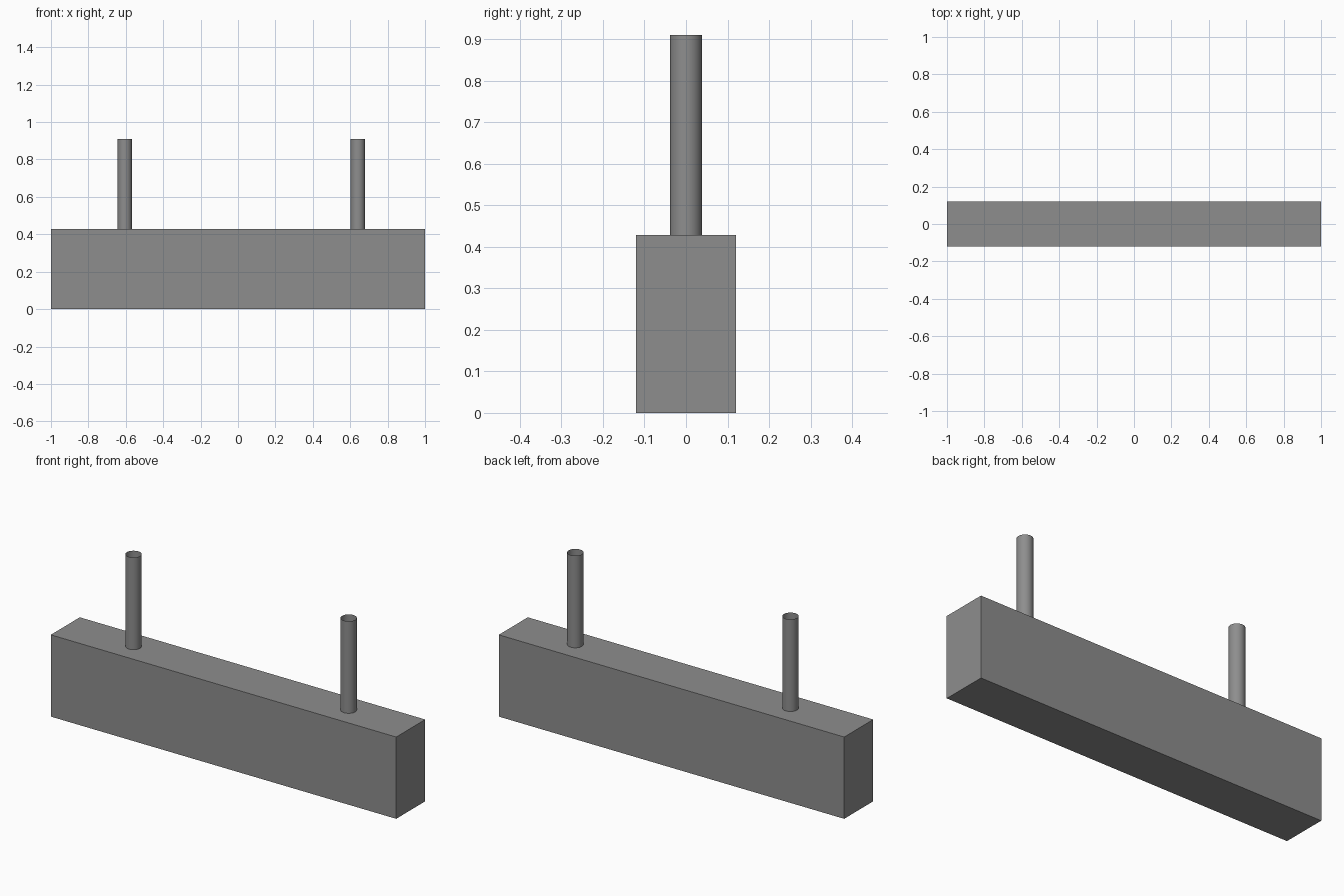
import bpy
import bmesh

if "Cube" in bpy.data.objects:
    bpy.data.objects.remove(bpy.data.objects["Cube"])

grey = bpy.data.materials.new("mid grey")
grey.diffuse_color = (0.27, 0.27, 0.27, 1)
grey.use_nodes = True
grey.node_tree.nodes["Principled BSDF"].inputs["Base Color"].default_value = grey.diffuse_color

BASE_TOP = 0.428
TUBE_TOP = 0.91
TUBE_RADIUS = 0.0385


def add_part(name, bm, location):
    mesh = bpy.data.meshes.new(name)
    bm.to_mesh(mesh)
    bm.free()
    mesh.materials.append(grey)
    obj = bpy.data.objects.new(name, mesh)
    obj.location = location
    bpy.context.collection.objects.link(obj)
    return obj


# Long rectangular base block
bm = bmesh.new()
bmesh.ops.create_cube(bm, size=1)
bmesh.ops.scale(bm, vec=(2.0, 0.24, BASE_TOP), verts=bm.verts)
add_part("base_block", bm, (0, 0, BASE_TOP / 2))

# Two open-ended upright tubes standing on the block
height = TUBE_TOP - BASE_TOP
for name, x in (("left_tube", -0.605), ("right_tube", 0.641)):
    bm = bmesh.new()
    bmesh.ops.create_cone(bm, cap_ends=False, segments=32, radius1=TUBE_RADIUS,
                          radius2=TUBE_RADIUS, depth=height)
    for face in bm.faces:
        face.smooth = True
    add_part(name, bm, (x, 0, BASE_TOP + height / 2))
